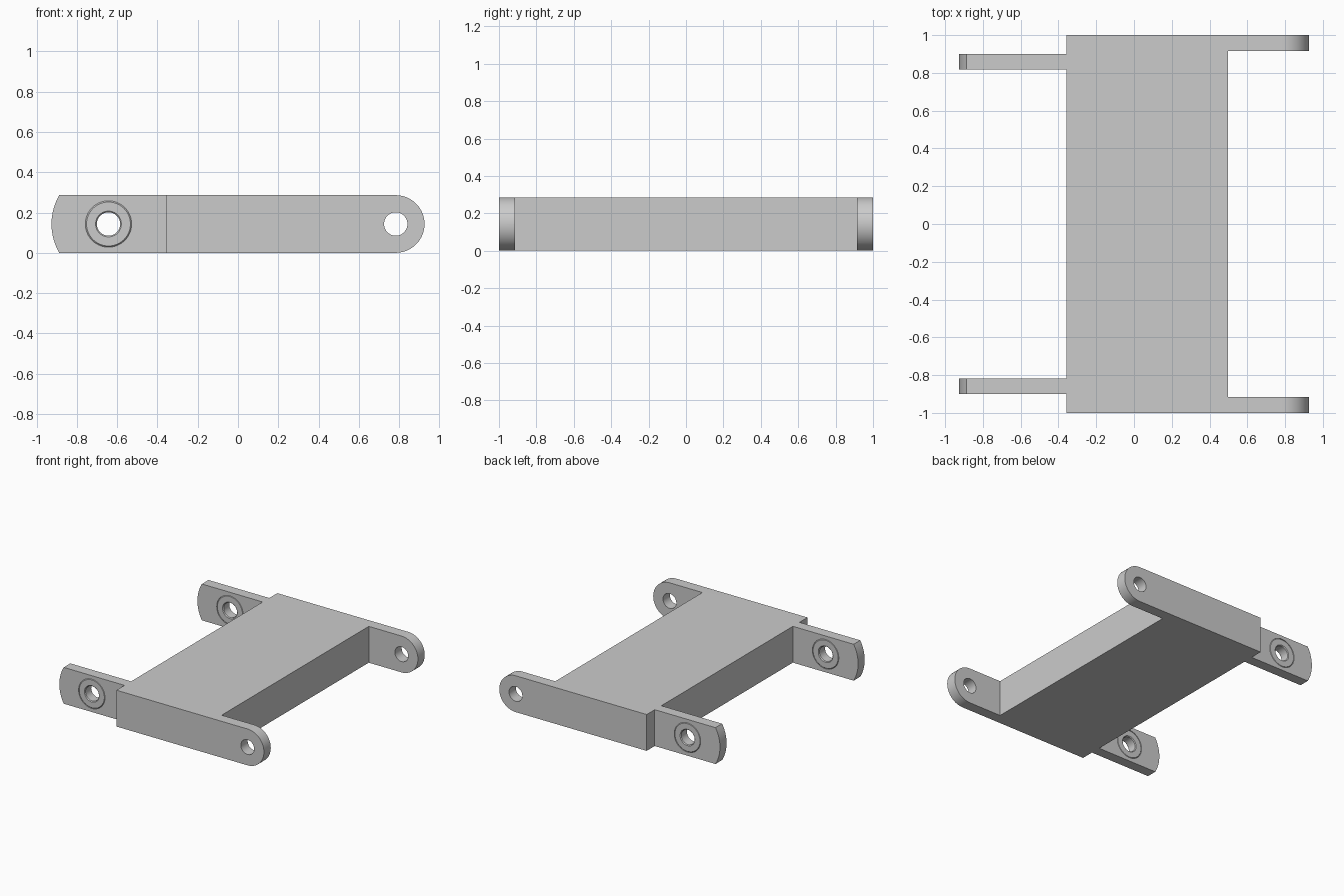
import bpy, bmesh, math

if "Cube" in bpy.data.objects:
    bpy.data.objects.remove(bpy.data.objects["Cube"])

H = 0.286          # height
ZC = H / 2         # hole axis height
XR, XL = 0.783, -0.643   # right and left hole axes


def arc(cx, r, a0, a1, n):
    return [(cx + r * math.cos(a0 + (a1 - a0) * i / n),
             ZC + r * math.sin(a0 + (a1 - a0) * i / n)) for i in range(n + 1)]


def circle(cx, r, n=64):
    return arc(cx, r, 0, 2 * math.pi, n)[:-1]


def finish(obj):
    bm = bmesh.new()
    bm.from_mesh(obj.data)
    bmesh.ops.remove_doubles(bm, verts=bm.verts, dist=1e-5)
    bmesh.ops.recalc_face_normals(bm, faces=bm.faces)
    bm.to_mesh(obj.data)
    bm.free()
    bpy.ops.object.select_all(action='DESELECT')
    obj.select_set(True)
    bpy.context.view_layer.objects.active = obj
    bpy.ops.object.shade_smooth_by_angle(angle=math.radians(25))


def plate(name, loops, y0, y1):
    """Extrude an XZ outline with holes from y0 to y1."""
    cu = bpy.data.curves.new(name, 'CURVE')
    cu.dimensions, cu.fill_mode = '2D', 'BOTH'
    cu.extrude = (y1 - y0) / 2
    for pts in loops:
        s = cu.splines.new('POLY')
        s.points.add(len(pts) - 1)
        for p, (x, z) in zip(s.points, pts):
            p.co = (x, z, 0, 1)
        s.use_cyclic_u = True
    ob = bpy.data.objects.new(name, cu)
    bpy.context.collection.objects.link(ob)
    ob.location.y = (y0 + y1) / 2
    ob.rotation_euler.x = math.pi / 2
    bpy.ops.object.select_all(action='DESELECT')
    ob.select_set(True)
    bpy.context.view_layer.objects.active = ob
    bpy.ops.object.convert(target='MESH')
    ob = bpy.context.object
    finish(ob)
    return ob


def bushing(name, y0, y1, n=64):
    """Chamfered ring sitting flush in the arm hole."""
    ri, ro, c = 0.058, 0.115, 0.006
    prof = [(ri, y0 + c), (ri + c, y0), (ro - c, y0), (ro, y0 + c),
            (ro, y1 - c), (ro - c, y1), (ri + c, y1), (ri, y1 - c)]
    bm = bmesh.new()
    rings = [[bm.verts.new((x, y, z)) for x, z in circle(XL, r, n)] for r, y in prof]
    for a, b in zip(rings, rings[1:] + rings[:1]):
        for i in range(n):
            j = (i + 1) % n
            bm.faces.new((a[i], a[j], b[j], b[i]))
    me = bpy.data.meshes.new(name)
    bm.to_mesh(me)
    bm.free()
    ob = bpy.data.objects.new(name, me)
    bpy.context.collection.objects.link(ob)
    finish(ob)


# Body with rounded right arms: full-width extrusion, middle cut away
outline = [(-0.358, H), (-0.358, 0)] + arc(XR, ZC, -math.pi / 2, math.pi / 2, 40)
body = plate("link_body", [outline, circle(XR, 0.058)], -1, 1)
bpy.ops.mesh.primitive_cube_add(size=1, location=(0.998, 0, ZC))
cutter = bpy.context.object
cutter.name = "gap_cutter"
cutter.scale = (1.0, 1.83, 1.0)
cutter.hide_render = True
mod = body.modifiers.new("gap", 'BOOLEAN')
mod.operation, mod.object, mod.solver = 'DIFFERENCE', cutter, 'EXACT'
bpy.context.view_layer.objects.active = body
bpy.ops.object.modifier_apply(modifier=mod.name)
bpy.data.objects.remove(cutter)
finish(body)

# Left arms with shallow arc ends, each holding a bushing
R = 0.283
a = math.asin(ZC / R)
tab = arc(XL, R, math.pi - a, math.pi + a, 16) + [(-0.358, 0), (-0.358, H)]
for side, y0, y1 in (("front", -0.9, -0.818), ("back", 0.818, 0.9)):
    plate(side + "_arm", [tab, circle(XL, 0.115)], y0, y1)
    bushing(side + "_bushing", y0, y1)
